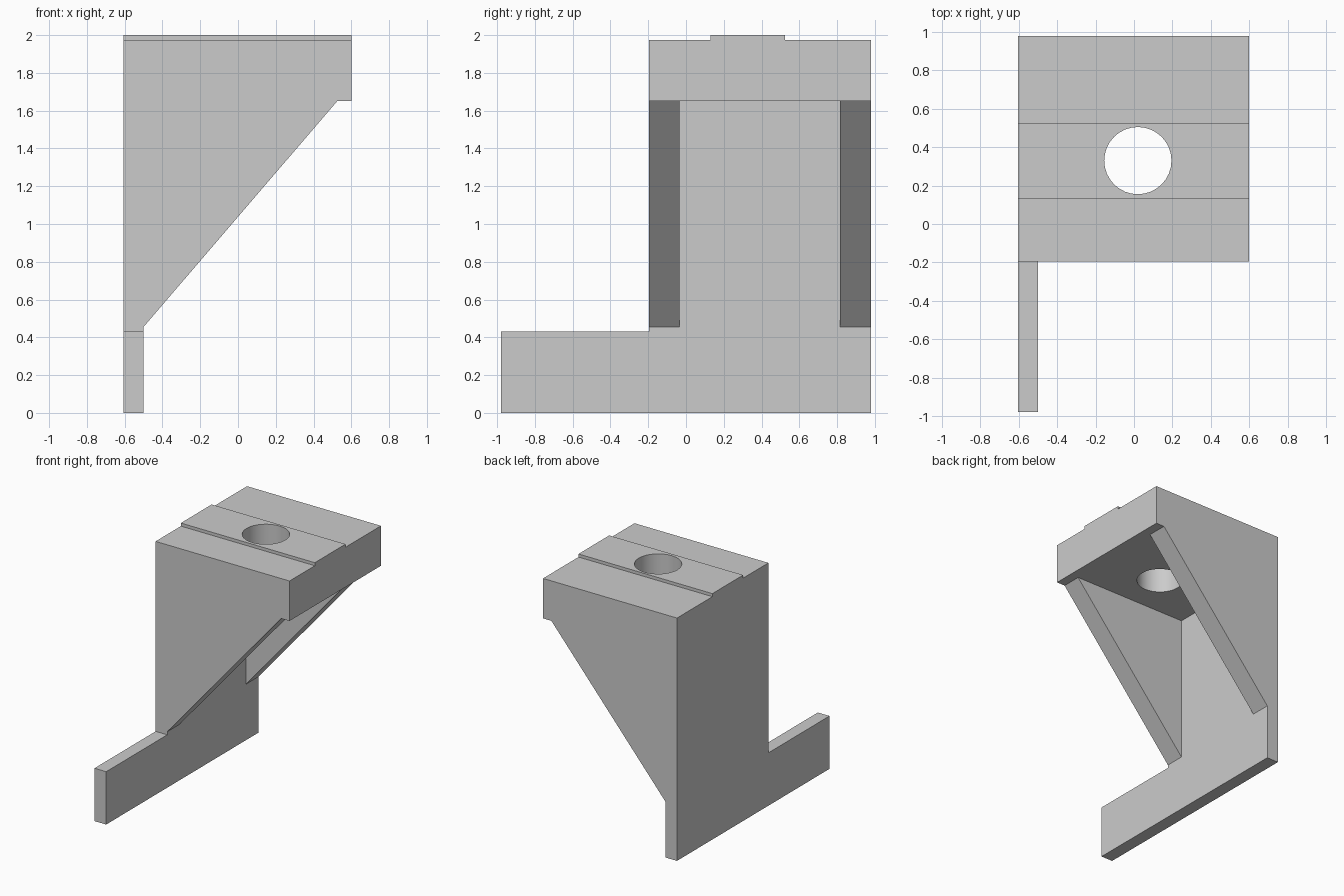
import bpy
import bmesh
from mathutils import Vector

cube = bpy.data.objects.get("Cube")
if cube:
    bpy.data.objects.remove(cube, do_unlink=True)

grey = bpy.data.materials.new("plain grey")
grey.use_nodes = True
grey.diffuse_color = (0.6, 0.6, 0.6, 1)
grey.node_tree.nodes["Principled BSDF"].inputs["Base Color"].default_value = (0.6, 0.6, 0.6, 1)

LEFT, RIGHT = -0.605, 0.6      # x extent
FRONT, BACK = -0.195, 0.98     # y extent of the shelf
WALL = -0.5                    # inner face of the upright wall
UNDER, DECK = 1.65, 1.975      # underside and top of the shelf


def prism(name, points, push):
    """Extrude a flat outline along a vector into a solid."""
    bm = bmesh.new()
    face = bm.faces.new([bm.verts.new(p) for p in points])
    moved = bmesh.ops.extrude_face_region(bm, geom=[face])["geom"]
    verts = [v for v in moved if isinstance(v, bmesh.types.BMVert)]
    bmesh.ops.translate(bm, vec=Vector(push), verts=verts)
    bmesh.ops.recalc_face_normals(bm, faces=bm.faces)
    mesh = bpy.data.meshes.new(name)
    bm.to_mesh(mesh)
    bm.free()
    mesh.materials.append(grey)
    obj = bpy.data.objects.new(name, mesh)
    bpy.context.collection.objects.link(obj)
    return obj


def combine(target, tool, operation):
    """Apply a boolean and discard the tool."""
    mod = target.modifiers.new(operation.title(), "BOOLEAN")
    mod.operation, mod.object, mod.solver = operation, tool, "EXACT"
    bpy.context.view_layer.objects.active = target
    bpy.ops.object.modifier_apply(modifier=mod.name)
    bpy.data.objects.remove(tool, do_unlink=True)


# Upright wall with a long foot reaching forward
wall_outline = [(-0.98, 0), (BACK, 0), (BACK, UNDER), (FRONT, UNDER),
                (FRONT, 0.43), (-0.98, 0.43)]
bracket = prism("bracket", [(LEFT, y, z) for y, z in wall_outline], (WALL - LEFT, 0, 0))

# Shelf with a raised key along its top
key_front, key_back = 0.13, 0.525
shelf_outline = [(FRONT, UNDER), (BACK, UNDER), (BACK, DECK), (key_back, DECK),
                 (key_back, 2), (key_front, 2), (key_front, DECK), (FRONT, DECK)]
shelf = prism("shelf", [(LEFT, y, z) for y, z in shelf_outline], (RIGHT - LEFT, 0, 0))
combine(bracket, shelf, "UNION")

# Triangular gussets at the front and back edges
gusset_outline = [(WALL, 0.455), (0.525, UNDER), (WALL, UNDER)]
for start, thick in ((FRONT, 0.16), (BACK, -0.165)):
    gusset = prism("gusset", [(x, start, z) for x, z in gusset_outline], (0, thick, 0))
    combine(bracket, gusset, "UNION")

# Round bolt hole through the shelf
bpy.ops.mesh.primitive_cylinder_add(vertices=32, radius=0.175, depth=1, location=(0.02, 0.33, 1.85))
hole = bpy.context.object
hole.name = "hole_cutter"
hole.hide_render = True
hole.data.materials.append(grey)
combine(bracket, hole, "DIFFERENCE")

# Crisp edges, smooth bore
bpy.ops.object.select_all(action="DESELECT")
bracket.select_set(True)
bpy.context.view_layer.objects.active = bracket
bpy.ops.object.shade_smooth_by_angle(angle=0.52)
